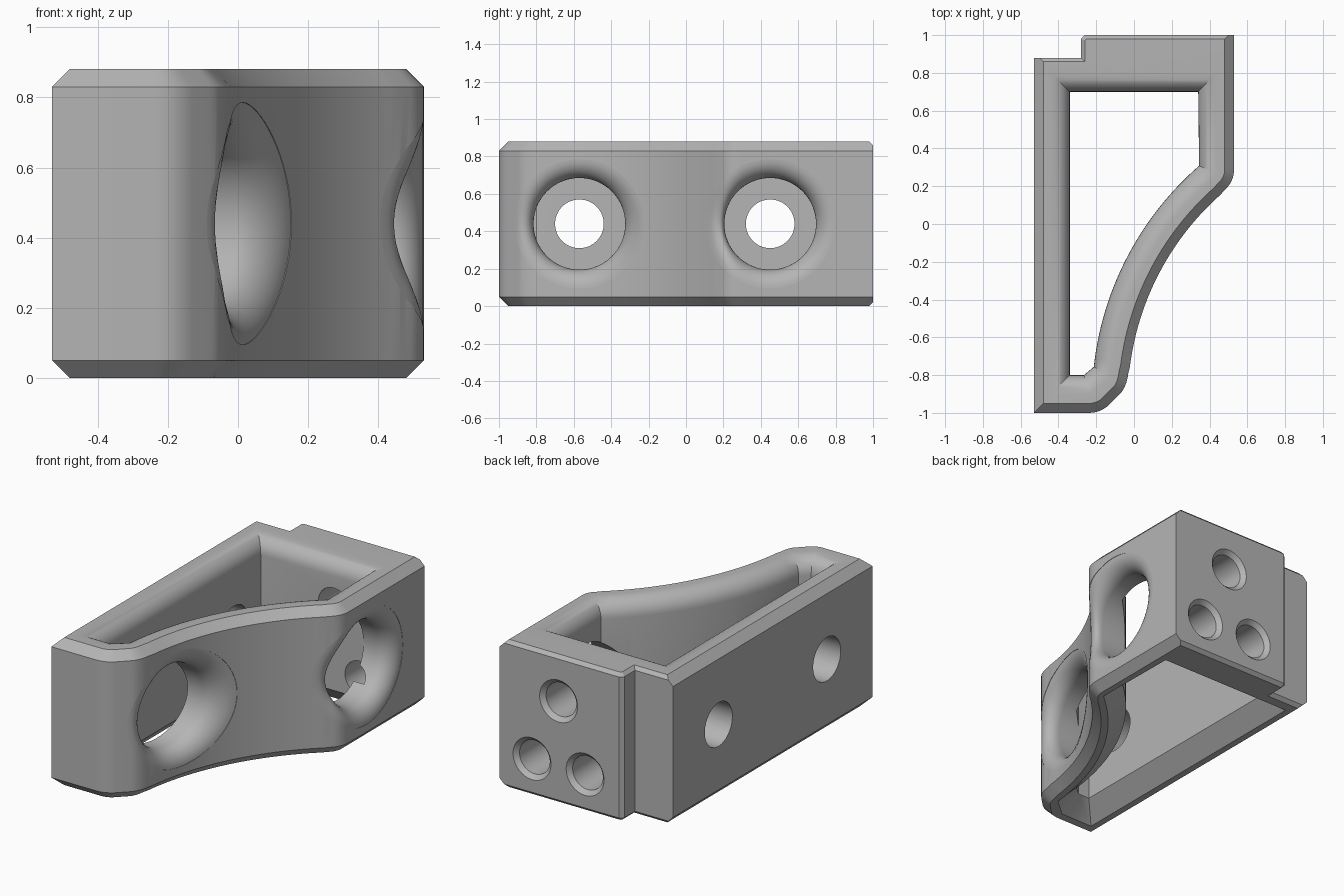
import bpy, bmesh, math
from mathutils import Vector

old = bpy.data.objects.get("Cube")
if old:
    bpy.data.objects.remove(old, do_unlink=True)

HEIGHT, MID = 0.88, 0.44
CHAMFER, BACK_CHAMFER, FILLET = 0.05, 0.02, 0.10
ARC_CENTRE = Vector((1.427, -0.937))

grey = bpy.data.materials.new("grey plastic")
grey.use_nodes = True
grey.diffuse_color = (0.46, 0.46, 0.46, 1)
grey.node_tree.nodes["Principled BSDF"].inputs["Base Color"].default_value = grey.diffuse_color


def loft(name, rings):
    """Closed solid through rings that have equal point counts."""
    bm = bmesh.new()
    loops = [[bm.verts.new(p) for p in ring] for ring in rings]
    n = len(loops[0])
    for a, b in zip(loops, loops[1:]):
        for i in range(n):
            j = (i + 1) % n
            bm.faces.new((a[i], a[j], b[j], b[i]))
    bm.faces.new(loops[0][::-1])
    bm.faces.new(loops[-1])
    bmesh.ops.recalc_face_normals(bm, faces=bm.faces)
    mesh = bpy.data.meshes.new(name)
    bm.to_mesh(mesh)
    bm.free()
    mesh.materials.append(grey)
    obj = bpy.data.objects.new(name, mesh)
    bpy.context.collection.objects.link(obj)
    return obj


def arc(radius, start, end, n):
    angles = [math.radians(start + (end - start) * i / n) for i in range(n + 1)]
    return [ARC_CENTRE + radius * Vector((math.cos(a), math.sin(a))) for a in angles]


def rounded(a, corner, b, n=6):
    a, corner, b = Vector(a), Vector(corner), Vector(b)
    ts = [i / n for i in range(n + 1)]
    return [a * (1 - t) ** 2 + corner * 2 * t * (1 - t) + b * t * t for t in ts]


def inset(points, distance):
    """Move each edge of a counter-clockwise outline inward by distance(edge midpoint)."""
    n, lines, result = len(points), [], []
    for i in range(n):
        a, b = points[i], points[(i + 1) % n]
        d = (b - a).normalized()
        lines.append((Vector((-d.y, d.x)), distance((a + b) / 2)))
    for i in range(n):
        (n1, d1), (n2, d2) = lines[i - 1], lines[i]
        det = n1.x * n2.y - n1.y * n2.x
        if abs(det) < 1e-5:
            move = n1 * d1
        else:
            move = Vector((d1 * n2.y - d2 * n1.y, n1.x * d2 - n2.x * d1)) / det
        result.append(points[i] + move)
    return result


def level(points, z):
    return [(p.x, p.y, z) for p in points]


# Outer outline, counter-clockwise from the front corner
curve_side = rounded((-0.24, -1), (-0.175, -1), (-0.13, -0.955))
curve_side += rounded((-0.08, -0.905), (-0.04, -0.87), (-0.03, -0.79))
curve_side += arc(1.46, 173, 131.5, 28)
curve_side += rounded((0.475, 0.175), (0.53, 0.222), (0.53, 0.29))
outer = [Vector((-0.53, -1))] + curve_side + [Vector(p) for p in (
    (0.53, 1), (-0.26, 1), (-0.28, 0.98), (-0.28, 0.88), (-0.53, 0.88))]


def outer_ring(side, back, z):
    return level(inset(outer, lambda m: back if m.y > 0.8 else side), z)


# Chamfered body
step = CHAMFER - BACK_CHAMFER
body = loft("bracket_body", [
    outer_ring(CHAMFER, BACK_CHAMFER, 0),
    outer_ring(step, 0, BACK_CHAMFER),
    outer_ring(0, 0, CHAMFER),
    outer_ring(0, 0, HEIGHT - CHAMFER),
    outer_ring(step, 0, HEIGHT - BACK_CHAMFER),
    outer_ring(CHAMFER, BACK_CHAMFER, HEIGHT)])

# Central opening: chamfered below, rounded above
inner = [Vector(p) for p in ((-0.34, -0.80), (-0.265, -0.80))]
inner += arc(1.65, 173.7, 131, 28)
inner += [Vector(p) for p in ((0.34, 0.70), (-0.34, 0.70))]


def inner_ring(grow, z):
    return level(inset(inner, lambda m: -grow), z)


rings = [inner_ring(FILLET + 0.02, -0.02), inner_ring(0, FILLET)]
for i in range(9):
    t = math.pi / 2 * i / 8
    rings.append(inner_ring(FILLET * (1 - math.cos(t)), HEIGHT - FILLET * (1 - math.sin(t))))
rings.append(inner_ring(FILLET, HEIGHT + 0.1))
cutters = [loft("opening_cutter", rings)]


def circle(radius, n=64):
    return [(radius * math.cos(2 * math.pi * i / n), radius * math.sin(2 * math.pi * i / n))
            for i in range(n)]


def surface_x(y):
    """X of the curved side at a given y."""
    path = curve_side + [Vector((0.53, 1))]
    for a, b in zip(path, path[1:]):
        if a.y <= y <= b.y and b.y > a.y:
            return a.x + (b.x - a.x) * (y - a.y) / (b.y - a.y)
    return 0.53


# Wide access holes with rounded rims, and the screw holes opposite them
for y0 in (-0.57, 0.45):
    profile = [(0.345, -0.3)]
    for i in range(11):
        t = math.pi / 2 * i / 10
        profile.append((0.245 + FILLET * (1 - math.sin(t)), FILLET * (1 - math.cos(t)) + 0.002))
    rings = [[(surface_x(y0 + u) - depth, y0 + u, MID + v) for u, v in circle(r)]
             for r, depth in profile]
    rings.append([(-0.29, y0 + u, MID + v) for u, v in circle(0.245)])
    cutters.append(loft("access_hole_cutter", rings))
    cutters.append(loft("screw_hole_cutter", [
        [(x, y0 + u, MID + v) for u, v in circle(0.13)] for x in (-0.7, -0.25)]))

# Three countersunk holes through the back
for x0, z0 in ((0.14, 0.61), (0.315, 0.22), (-0.035, 0.22)):
    profile = ((0.1, 0.6), (0.1, 0.975), (0.135, 1.01))
    cutters.append(loft("back_hole_cutter", [
        [(x0 + u, y, z0 + v) for u, v in circle(r, 48)] for r, y in profile]))

# Cut everything out of the body
bpy.context.view_layer.objects.active = body
for cutter in cutters:
    cutter.hide_render = True
    mod = body.modifiers.new("cut", "BOOLEAN")
    mod.operation, mod.solver, mod.object = "DIFFERENCE", "EXACT", cutter
    bpy.ops.object.modifier_apply(modifier=mod.name)
for cutter in cutters:
    bpy.data.objects.remove(cutter, do_unlink=True)

bpy.ops.object.select_all(action="DESELECT")
body.select_set(True)
bpy.ops.object.shade_smooth_by_angle(angle=math.radians(30))
